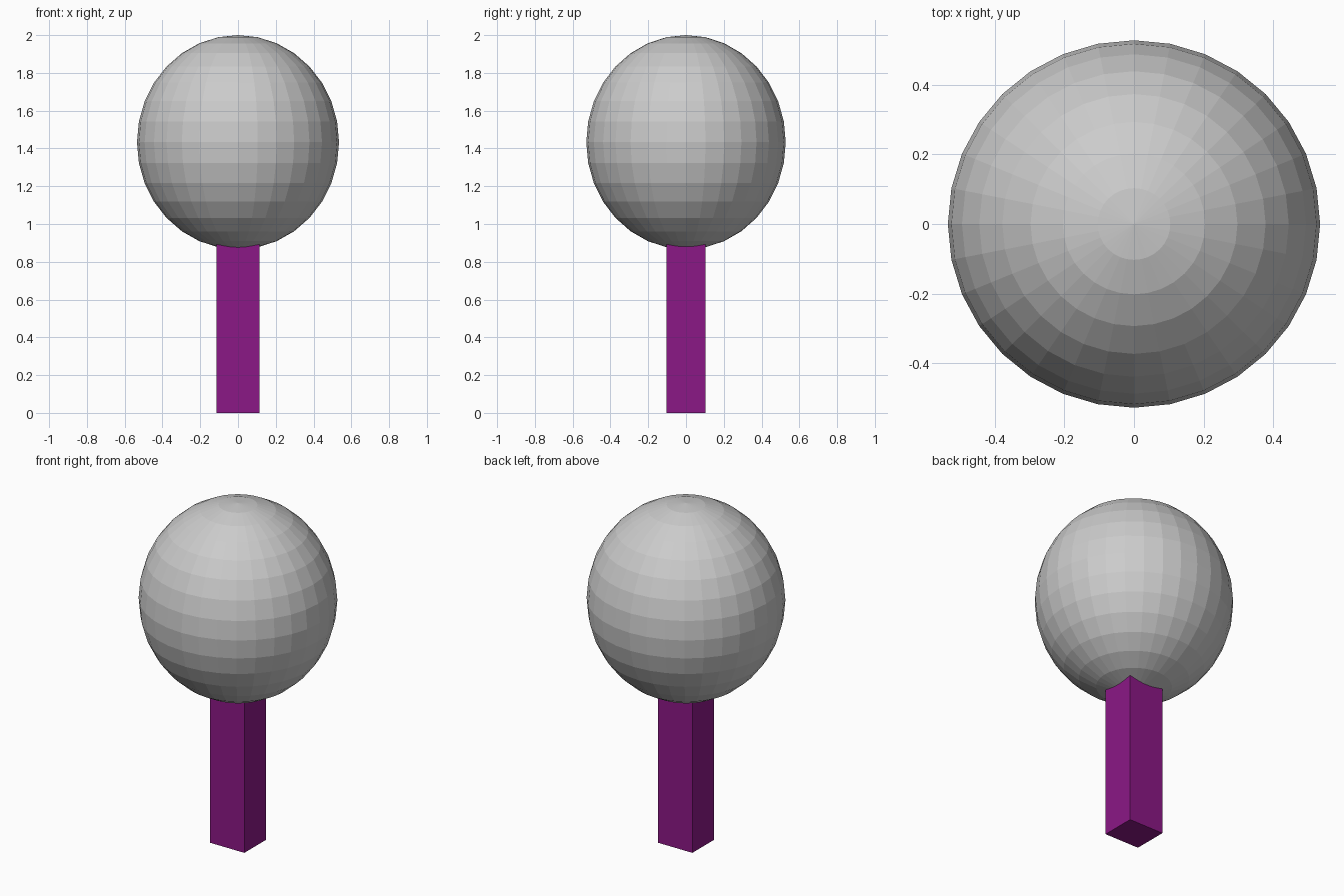
import bpy

if "Cube" in bpy.data.objects:
    bpy.data.objects.remove(bpy.data.objects["Cube"])

# Trunk: plain square post running up into the crown
bpy.ops.mesh.primitive_cube_add(size=1, location=(0, 0, 0.5))
trunk = bpy.context.object
trunk.name = "trunk"
trunk.scale = (0.226, 0.204, 1.0)
bpy.ops.object.transform_apply(location=False, rotation=False, scale=True)
purple = bpy.data.materials.new("purple")
purple.diffuse_color = (0.26, 0.009, 0.24, 1)
purple.use_nodes = True
purple.node_tree.nodes["Principled BSDF"].inputs["Base Color"].default_value = purple.diffuse_color
trunk.data.materials.append(purple)

# Crown: flat-shaded, slightly stretched ball
bpy.ops.mesh.primitive_uv_sphere_add(segments=32, ring_count=16, radius=1,
                                     location=(0, 0, 1.433))
crown = bpy.context.object
crown.name = "crown"
crown.scale = (0.535, 0.528, 0.567)
bpy.ops.object.transform_apply(location=False, rotation=False, scale=True)
bpy.ops.object.shade_flat()
